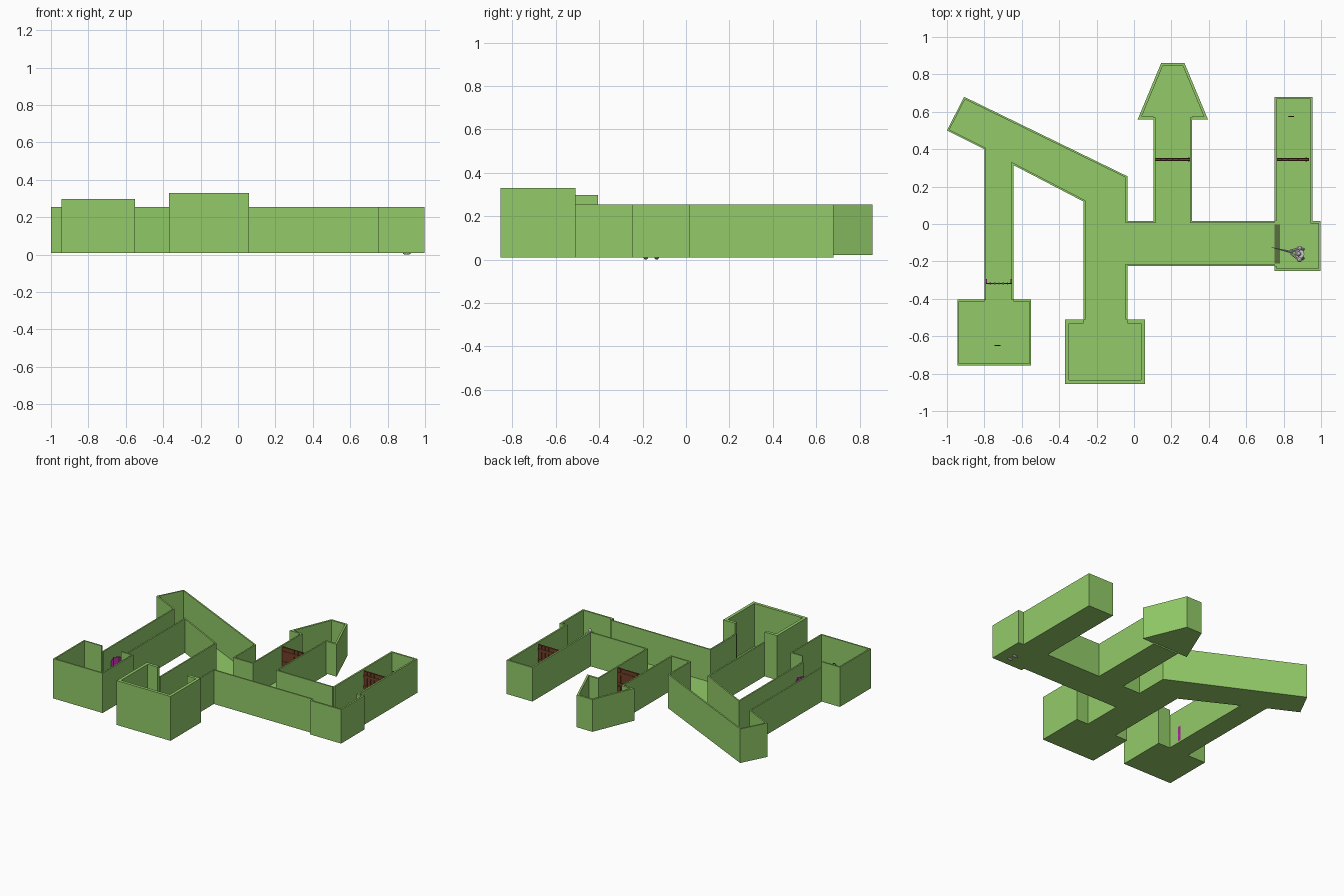
import bpy, bmesh, math
from mathutils import Vector

if "Cube" in bpy.data.objects:
    bpy.data.objects.remove(bpy.data.objects["Cube"])


def material(name, rgb):
    m = bpy.data.materials.new(name)
    m.diffuse_color = (*rgb, 1)
    m.use_nodes = True
    m.node_tree.nodes["Principled BSDF"].inputs["Base Color"].default_value = m.diffuse_color
    return m


GREEN = material("green_stone", (0.29, 0.60, 0.14))
DARK = material("dark_green", (0.10, 0.16, 0.05))
WOOD = material("wood", (0.16, 0.05, 0.02))
PURPLE = material("purple", (0.40, 0.02, 0.32))
RUST = material("rust", (0.30, 0.08, 0.03))


def finish(bm, name, mat=None):
    bmesh.ops.recalc_face_normals(bm, faces=bm.faces)
    me = bpy.data.meshes.new(name)
    bm.to_mesh(me)
    bm.free()
    ob = bpy.data.objects.new(name, me)
    if mat:
        me.materials.append(mat)
    bpy.context.collection.objects.link(ob)
    return ob


def slab(name, pts, z0, z1, mat):
    """Extruded floor polygon."""
    bm = bmesh.new()
    f = bm.faces.new([bm.verts.new((x, y, z0)) for x, y in pts])
    r = bmesh.ops.extrude_face_region(bm, geom=[f])
    bmesh.ops.translate(bm, vec=(0, 0, z1 - z0),
                        verts=[v for v in r["geom"] if isinstance(v, bmesh.types.BMVert)])
    return finish(bm, name, mat)


def wall(name, pts, z0, z1, t):
    """Mitred wall run; interior lies to the left of the path."""
    p = [Vector(q) for q in pts]
    bm = bmesh.new()
    rings = []
    for i, q in enumerate(p):
        dirs = []
        if i > 0:
            dirs.append((q - p[i - 1]).normalized())
        if i < len(p) - 1:
            dirs.append((p[i + 1] - q).normalized())
        ns = [Vector((-d.y, d.x)) for d in dirs]
        n = sum(ns, Vector((0, 0))).normalized()
        inner = q + n * t / n.dot(ns[0])
        rings.append([bm.verts.new((a.x, a.y, z)) for a, z in
                      ((q, z0), (q, z1), (inner, z1), (inner, z0))])
    for a, b in zip(rings, rings[1:]):
        for k in range(4):
            j = (k + 1) % 4
            bm.faces.new((a[k], a[j], b[j], b[k]))
    bm.faces.new(rings[0])
    bm.faces.new(rings[-1])
    return finish(bm, name, GREEN)


def box(name, c, s, mat=None):
    bm = bmesh.new()
    bmesh.ops.create_cube(bm, size=1)
    bmesh.ops.scale(bm, vec=s, verts=bm.verts)
    ob = finish(bm, name, mat)
    ob.location = c
    return ob


def rod(name, a, b, r0, r1, mat=None, sides=8):
    a, b = Vector(a), Vector(b)
    bm = bmesh.new()
    bmesh.ops.create_cone(bm, cap_ends=True, segments=sides, radius1=r0, radius2=r1,
                          depth=(b - a).length)
    ob = finish(bm, name, mat)
    ob.location = (a + b) / 2
    ob.rotation_euler = (b - a).to_track_quat('Z', 'Y').to_euler()
    return ob


def ball(name, c, s, mat=None):
    bm = bmesh.new()
    bmesh.ops.create_icosphere(bm, subdivisions=2, radius=1)
    bmesh.ops.scale(bm, vec=s, verts=bm.verts)
    ob = finish(bm, name, mat)
    ob.location = c
    return ob


# Wall runs, counter-clockwise around the plan: name, path, top, thickness
LOW = 0.255
runs = [
    ("hall_room_wall", [(-.27, -.51), (-.37, -.51), (-.37, -.855), (.06, -.855),
                        (.06, -.51), (-.035, -.51)], .33, .022),
    ("south_corridor_wall", [(-.035, -.51), (-.035, -.225), (.75, -.225)], LOW, .01),
    ("east_wing_wall", [(.75, -.225), (.75, -.25), (.998, -.25), (.998, .015), (.955, .015),
                        (.955, .68), (.75, .68), (.75, .015)], LOW, .012),
    ("north_corridor_wall", [(.75, .015), (.31, .015), (.31, .57)], LOW, .01),
    ("west_wing_wall", [(.105, .57), (.105, .015), (-.035, .015), (-.035, .255), (-.908, .68),
                        (-1, .5), (-.80, .40), (-.80, -.405)], LOW, .01),
    ("west_room_wall", [(-.80, -.405), (-.945, -.405), (-.945, -.757), (-.55, -.757),
                        (-.55, -.405), (-.645, -.405)], .297, .01),
    ("inner_corridor_wall", [(-.645, -.405), (-.645, .315), (-.27, .12), (-.27, -.51)], LOW, .01),
]
outline = []
for name, pts, top, t in runs:
    wall(name, pts, .01, top, t)
    outline += [q for q in pts if q not in outline]
slab("main_floor", outline, .01, .02, GREEN)

# Tapered room, slightly raised
taper = [(.31, .56), (.395, .56), (.27, .86), (.145, .86), (.02, .56), (.105, .56)]
wall("tapered_room_wall", taper, .022, LOW, .014)
slab("tapered_room_floor", taper[1:5], .022, .028, GREEN)
box("threshold", (.765, -.107, .021), (.03, .21, .004), DARK)

# Plank doors with cross bands
for cx, w in ((.21, .195), (.85, .17)):
    n = 6
    for i in range(n):
        box("door_plank", (cx + (i + .5) * w / n - w / 2, .345, .133), (w / n * .94, .010, .226), WOOD)
    for z in (.06, .135, .21):
        box("door_band", (cx, .345, z), (w, .016, .018), WOOD)
    ball("door_knob", (cx + w * .42, .345, .12), (.006, .012, .006), WOOD)

# Arched purple gate
gx, gy, r = -.722, -.315, .07
for s in (-1, 1):
    box("gate_post", (gx + s * .07, gy + .008, .075), (.014, .026, .11), PURPLE)
bm = bmesh.new()
arc = [(gx + r * math.cos(a), gy, .13 + r * math.sin(a))
       for a in [math.pi * i / 12 for i in range(13)]]
f = bm.faces.new([bm.verts.new(q) for q in [(gx - r, gy, .02), (gx + r, gy, .02)] + arc])
ex = bmesh.ops.extrude_face_region(bm, geom=[f])
bmesh.ops.translate(bm, vec=(0, -.006, 0),
                    verts=[v for v in ex["geom"] if isinstance(v, bmesh.types.BMVert)])
finish(bm, "gate_panel", PURPLE)
for i in range(-2, 3):
    x = gx + i * .023
    h = .13 + math.sqrt(r * r - (i * .023) ** 2)
    rod("gate_bar", (x, gy - .003, .02), (x, gy - .003, h), .006, .006, PURPLE, 6)

# Floating keys
for x, y in ((-.73, -.65), (.84, .575)):
    bpy.ops.mesh.primitive_torus_add(major_segments=12, minor_segments=6, major_radius=.013,
                                     minor_radius=.003, location=(x, y, .16),
                                     rotation=(math.pi / 2, 0, 0))
    bpy.context.object.name = "key_ring"
    bpy.context.object.data.materials.append(RUST)
    rod("key_shaft", (x, y, .147), (x, y, .10), .003, .003, RUST, 6)
    for z in (.104, .114):
        box("key_tooth", (x + .007, y, z), (.012, .004, .005), RUST)

# Grey guardian holding a blade toward the corridor
fx, fy = .885, -.16
for s in (-1, 1):
    y = fy + s * .025
    rod("leg", (fx + .02, y, .012), (fx, fy + s * .014, .085), .008, .013)
    ball("foot", (fx + .018, y, .008), (.022, .010, .008))
    rod("arm", (fx, fy + s * .028, .135), (fx - .04, fy + .008 + s * .01, .11), .010, .007)
    ball("shoulder", (fx, fy + s * .03, .137), (.014, .014, .014))
rod("torso", (fx, fy, .08), (fx, fy, .145), .017, .026)
ball("head", (fx - .006, fy, .165), (.014, .013, .017))
rod("blade", (fx - .035, fy + .008, .108), (.735, -.125, .14), .007, .001, None, 4)
box("blade_guard", (fx - .045, fy + .01, .11), (.006, .034, .008))
